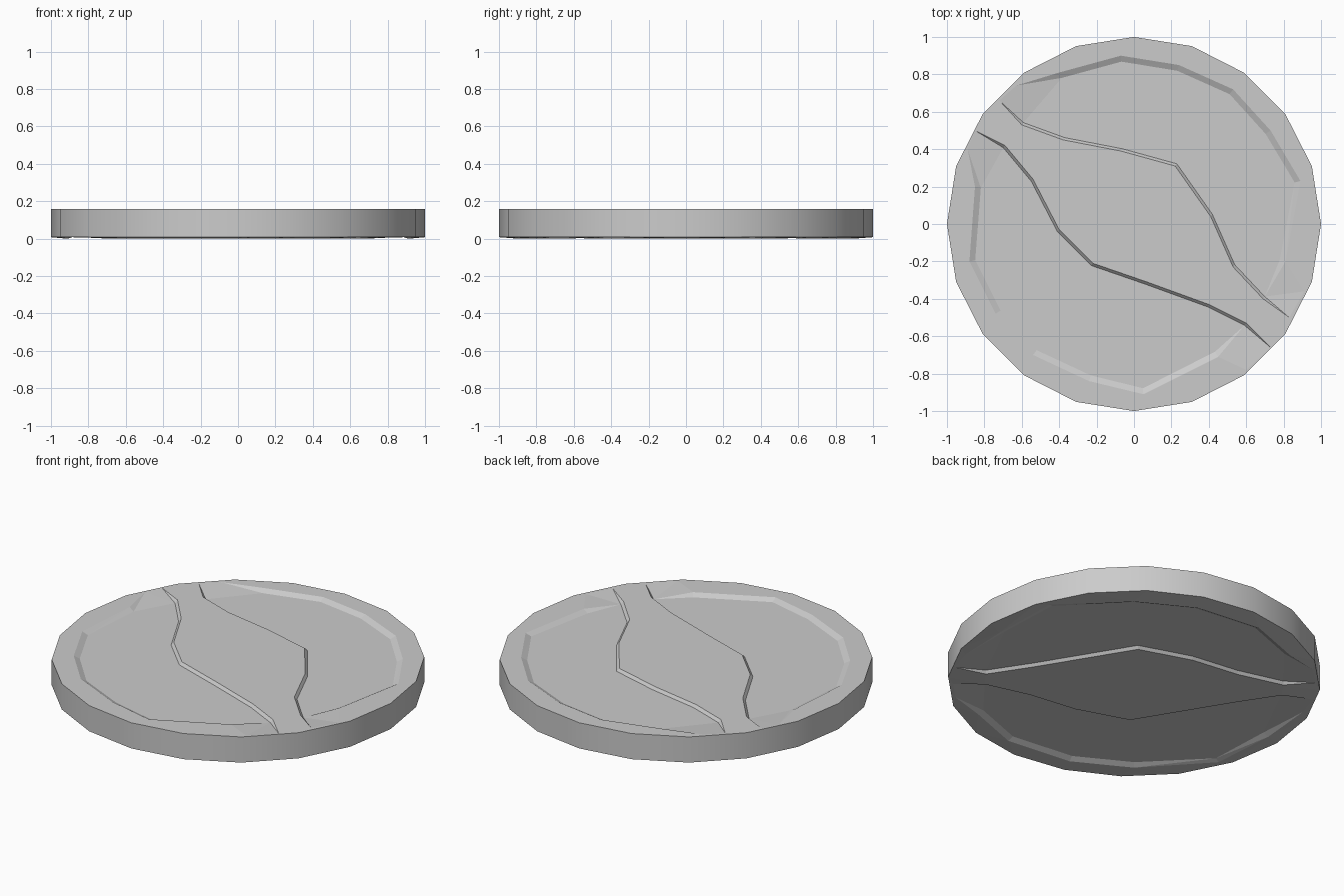
import bpy, bmesh, math
from mathutils import Vector
from mathutils.geometry import delaunay_2d_cdt

if "Cube" in bpy.data.objects:
    bpy.data.objects.remove(bpy.data.objects["Cube"])

SIDES, TOP, BASE, DEPTH = 20, 0.16, 0.008, 0.016
ring = [Vector((math.cos(i * math.tau / SIDES), math.sin(i * math.tau / SIDES))) for i in range(SIDES)]
across = Vector((0.6, 0.8))      # direction across the central band

# Each panel: band edge, tips where it fades out at the end, rim edge, tips at the start
top_panels = [
    (1, [(-.60, .53), (-.38, .45), (-.07, .39), (.22, .31), (.41, .04), (.53, -.23), (.69, -.40)],
     [(.83, -.50), (.91, -.36)],
     [(.81, -.20), (.89, .23), (.73, .50), (.53, .72), (.24, .85), (-.07, .90), (-.40, .81)],
     [(-.63, .74), (-.72, .66)]),
    (-1, [(-.69, .42), (-.54, .24), (-.40, -.03), (-.22, -.21), (.07, -.31), (.40, -.43), (.60, -.53)],
     [(.73, -.66), (.60, -.78)],
     [(.45, -.71), (.05, -.91), (-.24, -.84), (-.54, -.70), (-.74, -.48), (-.88, -.20), (-.85, .20)],
     [(-.89, .40), (-.85, .50)]),
]

# Underside panel in coordinates along and across the band; the other is its half turn
under = ([(-.80, .07), (-.55, .16), (0, .38), (.30, .28), (.55, .14), (.80, .04)],
         [(.97, .06), (.95, .20)],
         [(.82, .36), (.64, .64), (.30, .84), (-.05, .89), (-.50, .82), (-.75, .52)],
         [(-.92, .26), (-.97, .12)])


def to_xy(points, turn):
    return [(turn * (-.8 * u + .6 * v), turn * (.6 * u + .8 * v)) for u, v in points]


bottom_panels = [(t, *[to_xy(part, t) for part in under]) for t in (1, -1)]


def add_cap(bm, panels, z_ring, z_lip, z_floor):
    """Fill the disc face, with sunken panels that ramp up to the outer edge."""
    pts, zs, edges = [], [], []

    def loop(points, heights):
        n = len(pts)
        pts.extend(points)
        zs.extend(heights)
        edges.extend((n + i, n + (i + 1) % len(points)) for i in range(len(points)))

    loop(ring, [z_ring] * SIDES)
    for side, band, tip_a, rim, tip_b in panels:
        lip = [Vector(p) for p in band + tip_a + rim + tip_b]
        loop(lip, [z_ring if p.length > 0.94 else z_lip for p in lip])
        floor = [Vector(p) + across * side * 0.015 for p in band]
        floor += [Vector(p) * (1 - 0.032 / Vector(p).length) for p in rim]
        loop(floor, [z_floor] * len(floor))
    co, _, faces, source, _, _ = delaunay_2d_cdt(pts, edges, [], 0, 1e-5)
    verts = [bm.verts.new((p.x, p.y, zs[s[0]] if s else z_lip)) for p, s in zip(co, source)]
    for f in faces:
        bm.faces.new([verts[i] for i in f])


bm = bmesh.new()
add_cap(bm, top_panels, TOP, TOP, TOP - DEPTH)
add_cap(bm, bottom_panels, BASE, 0, DEPTH)

# Edge wall
walls = []
for i in range(SIDES):
    a, b = ring[i], ring[(i + 1) % SIDES]
    walls.append(bm.faces.new([bm.verts.new(c) for c in (
        (a.x, a.y, BASE), (b.x, b.y, BASE), (b.x, b.y, TOP), (a.x, a.y, TOP))]))
for f in walls:
    f.smooth = True
bmesh.ops.remove_doubles(bm, verts=bm.verts, dist=1e-4)
bmesh.ops.recalc_face_normals(bm, faces=bm.faces)
for e in bm.edges:
    e.smooth = all(f.smooth for f in e.link_faces)

mesh = bpy.data.meshes.new("round_disc")
bm.to_mesh(mesh)
bm.free()
bpy.context.collection.objects.link(bpy.data.objects.new("round_disc", mesh))
